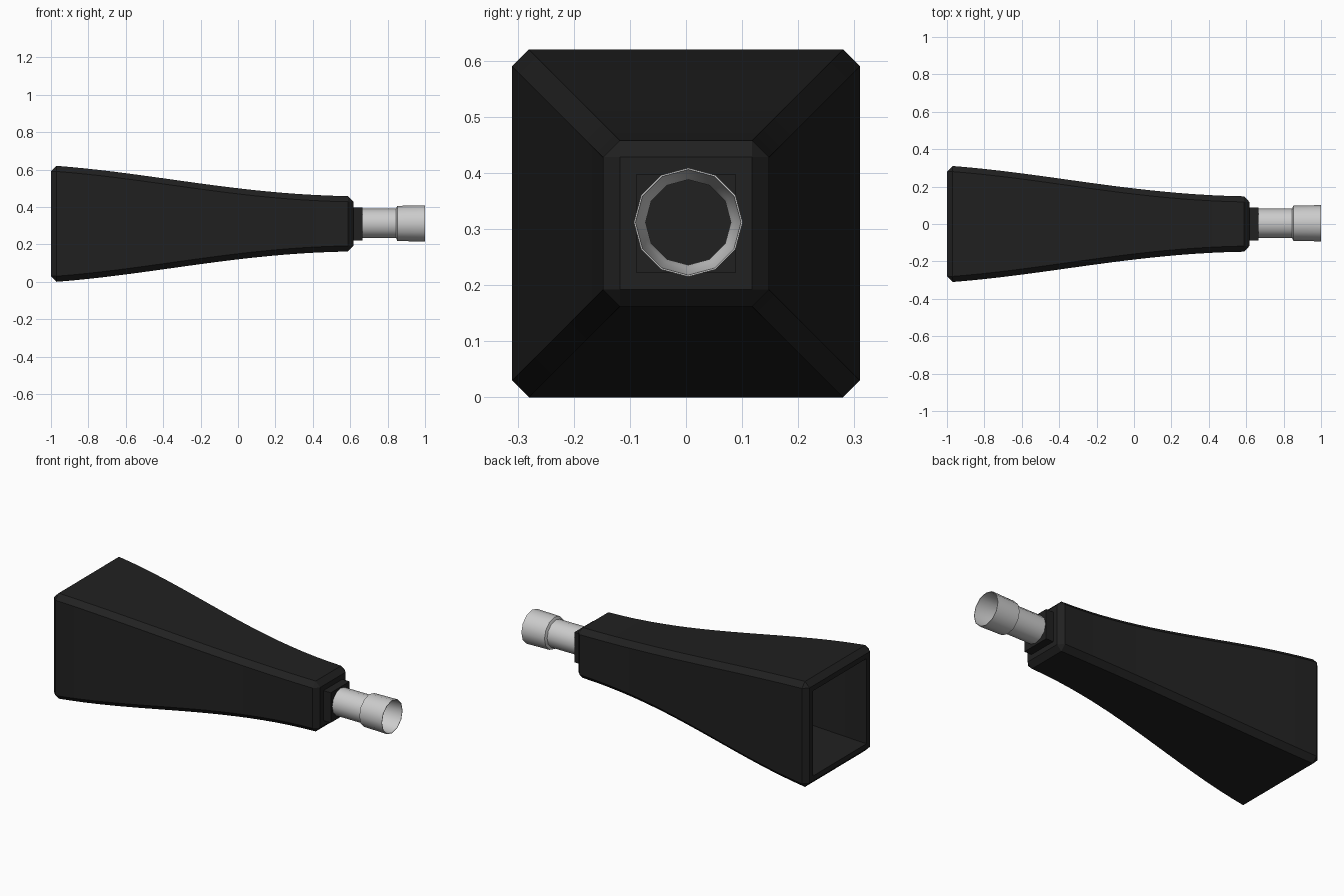
import bpy, bmesh, math

if "Cube" in bpy.data.objects:
    bpy.data.objects.remove(bpy.data.objects["Cube"])

CZ = 0.31  # height of the long axis

black = bpy.data.materials.new("black_plastic")
black.diffuse_color = (0.015, 0.015, 0.015, 1)
black.use_nodes = True
black.node_tree.nodes["Principled BSDF"].inputs["Base Color"].default_value = black.diffuse_color


def loft(name, rings, cap, material=None, angle=25):
    """Skin a list of equal-length point rings."""
    bm = bmesh.new()
    loops = [[bm.verts.new(p) for p in ring] for ring in rings]
    n = len(loops[0])
    pairs = list(zip(loops, loops[1:]))
    if cap:
        bm.faces.new(loops[0])
        bm.faces.new(loops[-1])
    else:
        pairs.append((loops[-1], loops[0]))
    for a, b in pairs:
        for i in range(n):
            j = (i + 1) % n
            bm.faces.new((a[i], a[j], b[j], b[i]))
    bmesh.ops.remove_doubles(bm, verts=bm.verts, dist=0.0002)
    bmesh.ops.recalc_face_normals(bm, faces=bm.faces)
    mesh = bpy.data.meshes.new(name)
    bm.to_mesh(mesh)
    bm.free()
    obj = bpy.data.objects.new(name, mesh)
    bpy.context.collection.objects.link(obj)
    if material:
        mesh.materials.append(material)
    bpy.ops.object.select_all(action='DESELECT')
    obj.select_set(True)
    bpy.context.view_layer.objects.active = obj
    bpy.ops.object.shade_smooth_by_angle(angle=math.radians(angle))
    return obj


def square(x, h, c=0.0):
    """Square section of half-size h with corners cut by c."""
    k = h - c
    pts = [(h, -k), (h, k), (k, h), (-k, h), (-h, k), (-h, -k), (-k, -h), (k, -h)]
    return [(x, y, CZ + z) for y, z in pts]


def circle(x, r, n=12):
    return [(x, 0.004 + r * math.sin(2 * math.pi * i / n),
             CZ + 0.002 + r * math.cos(2 * math.pi * i / n)) for i in range(n)]


def bezier(t, pts):
    w = ((1 - t) ** 3, 3 * t * (1 - t) ** 2, 3 * t * t * (1 - t), t ** 3)
    return tuple(sum(a * p[k] for a, p in zip(w, pts)) for k in (0, 1))


# Hollow flared body: inner wall, mouth rim, outer wall, chamfered neck end
curve = [(-0.97, 0.31), (-0.45, 0.27), (0.0, 0.158), (0.588, 0.148)]
profile = [bezier(i / 20, curve) for i in range(21)]
inner = [square(x - 0.01, h - 0.06) for x, h in reversed(profile)]
mouth = [square(-1.0, 0.25), square(-1.0, 0.28)]
outer = [square(x, h, 0.03) for x, h in profile]
loft("flared_body", inner + mouth + outer + [square(0.617, 0.118)], True, black)

# Square collar at the neck
loft("collar", [square(0.60, 0.088), square(0.665, 0.088)], True, black)

# Open metal tube with a wider end socket
tube = [(0.66, 0.079), (0.845, 0.079), (0.852, 0.094), (1.0, 0.097),
        (1.0, 0.094), (0.855, 0.082), (0.84, 0.076), (0.66, 0.076)]
loft("tube", [circle(x, r) for x, r in tube], False, angle=35)
